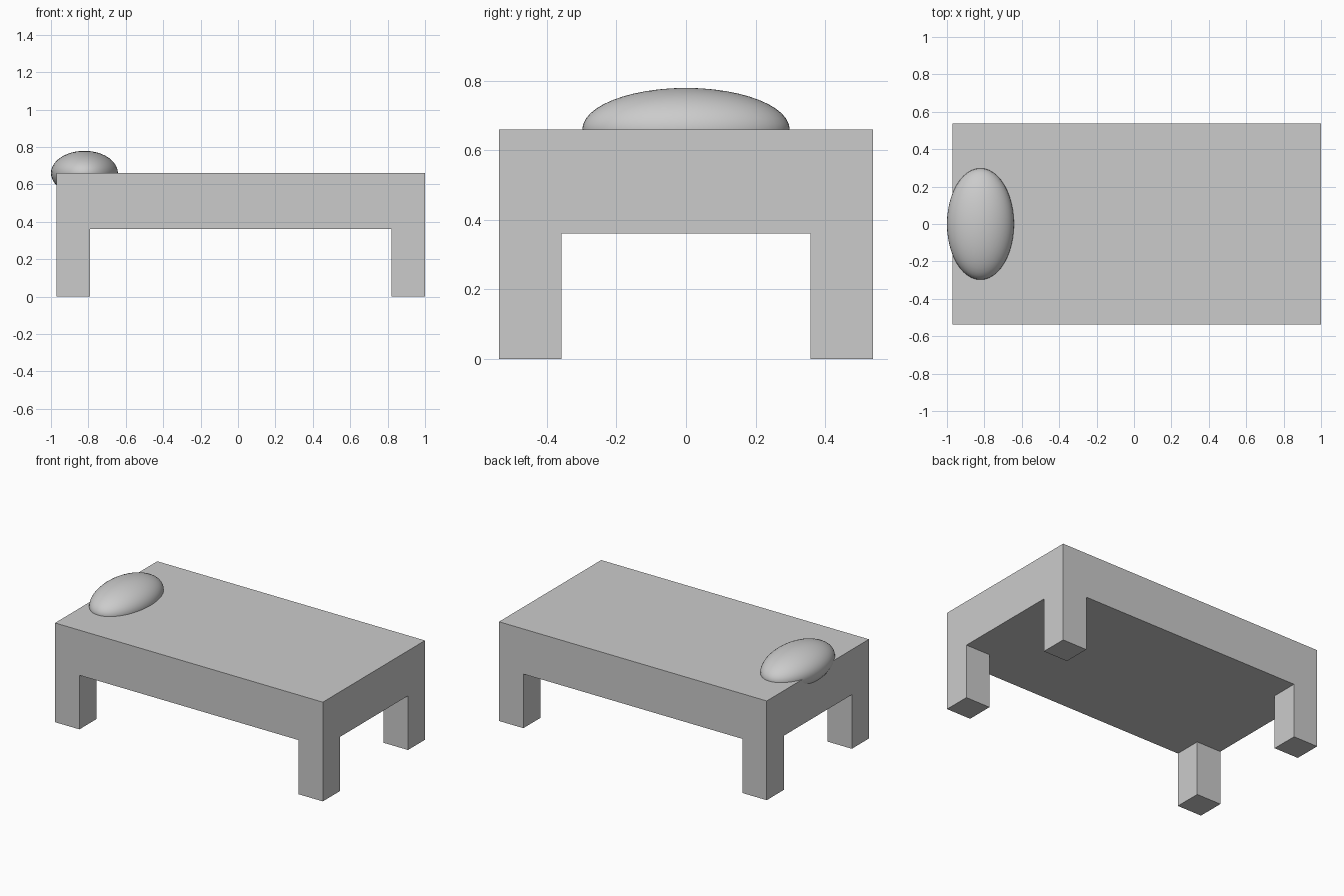
import bpy
from mathutils import Matrix

cube = bpy.data.objects.get("Cube")
if cube:
    bpy.data.objects.remove(cube, do_unlink=True)

# One plain grey for everything
grey = bpy.data.materials.new("light_grey")
grey.use_nodes = True
colour = (0.6, 0.6, 0.6, 1)
grey.diffuse_color = colour
grey.node_tree.nodes["Principled BSDF"].inputs["Base Color"].default_value = colour

HALF_WIDTH = 0.537
X_MIN, X_MAX = -0.97, 1.0
LEG, LEG_HEIGHT, TOP = 0.179, 0.36, 0.66


def box(name, low, high):
    """Box spanning two opposite corners."""
    size = [b - a for a, b in zip(low, high)]
    centre = [(a + b) / 2 for a, b in zip(low, high)]
    bpy.ops.mesh.primitive_cube_add(size=1)
    obj = bpy.context.object
    obj.name = name
    obj.data.transform(Matrix.Diagonal((*size, 1)))
    obj.location = centre
    obj.data.materials.append(grey)
    return obj


# Thick bed slab
box("bed_slab", (X_MIN, -HALF_WIDTH, LEG_HEIGHT), (X_MAX, HALF_WIDTH, TOP))

# Four square legs flush with the corners
for side, x in (("right", X_MIN), ("left", X_MAX - LEG)):
    for end, y in (("front", -HALF_WIDTH), ("back", HALF_WIDTH - LEG)):
        box(f"{end}_{side}_leg", (x, y, 0), (x + LEG, y + LEG, LEG_HEIGHT))

# Smooth oval pillow, half sunk into the slab and overhanging its end
bpy.ops.mesh.primitive_uv_sphere_add(segments=48, ring_count=24, radius=1)
pillow = bpy.context.object
pillow.name = "pillow"
pillow.data.transform(Matrix.Diagonal((0.179, 0.298, 0.119, 1)))
pillow.location = (-0.821, 0, TOP)
pillow.data.materials.append(grey)
bpy.ops.object.shade_smooth()
